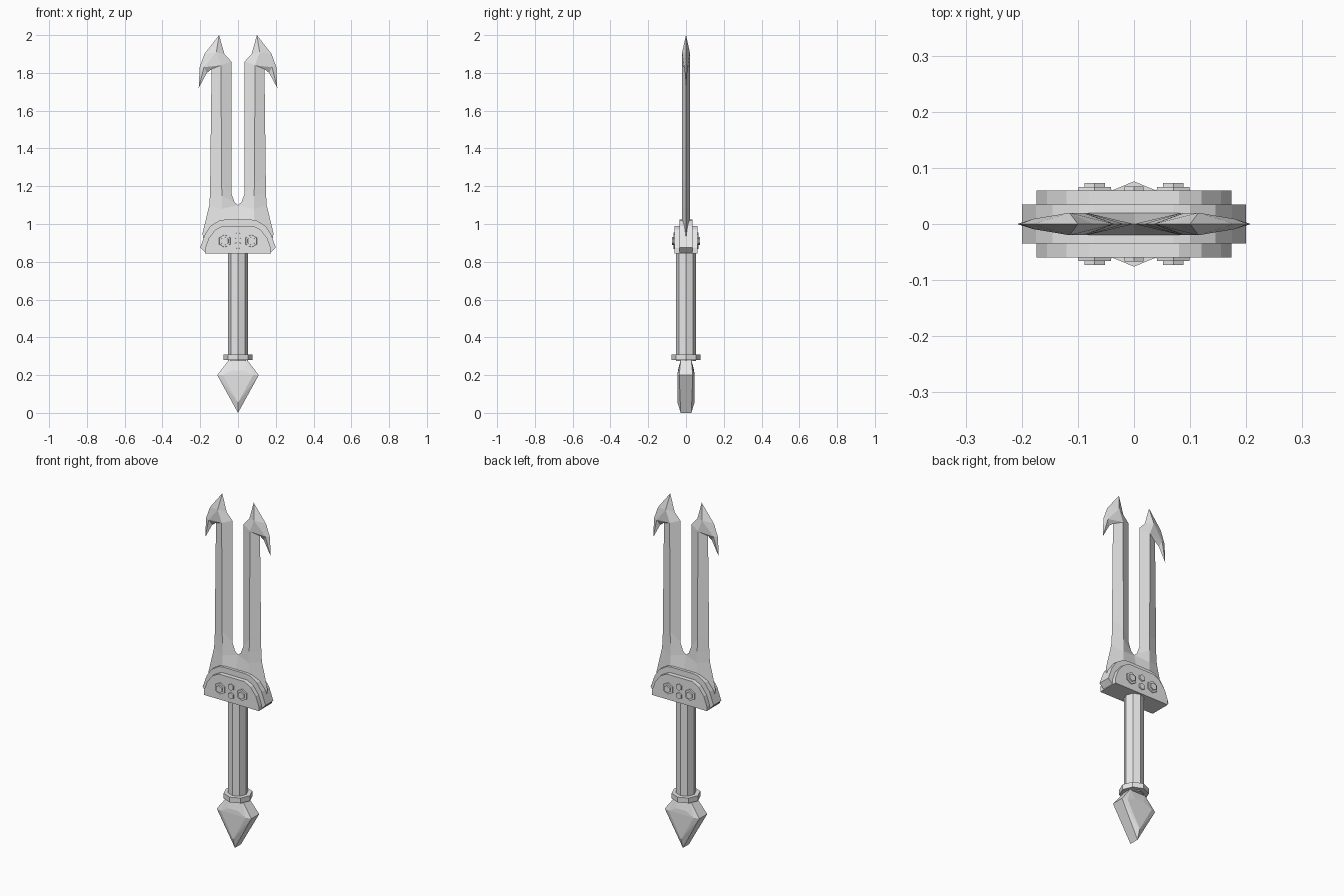
import bpy, bmesh
from math import pi
from mathutils import Matrix

cube = bpy.data.objects.get("Cube")
if cube:
    bpy.data.objects.remove(cube, do_unlink=True)

# One plain grey for everything
steel = bpy.data.materials.new("plain_grey")
steel.use_nodes = True
grey = (0.8, 0.8, 0.8, 1)
steel.diffuse_color = grey
steel.node_tree.nodes["Principled BSDF"].inputs["Base Color"].default_value = grey


def finish(name, bm):
    mesh = bpy.data.meshes.new(name)
    bm.to_mesh(mesh)
    bm.free()
    mesh.materials.append(steel)
    obj = bpy.data.objects.new(name, mesh)
    bpy.context.collection.objects.link(obj)
    return obj


def slab(name, half, depth):
    """Extrude a left-right symmetric outline to both sides of y = 0."""
    outline = half + [(-x, z) for x, z in reversed(half)]
    bm = bmesh.new()
    face = bm.faces.new([bm.verts.new((x, -depth, z)) for x, z in outline])
    ext = bmesh.ops.extrude_face_region(bm, geom=[face])
    moved = [v for v in ext["geom"] if isinstance(v, bmesh.types.BMVert)]
    bmesh.ops.translate(bm, verts=moved, vec=(0, 2 * depth, 0))
    bmesh.ops.recalc_face_normals(bm, faces=bm.faces)
    return finish(name, bm)


def prism(name, sides, radius, depth, matrix, top_scale=1):
    bm = bmesh.new()
    bmesh.ops.create_cone(bm, cap_ends=True, segments=sides, radius1=radius,
                          radius2=radius * top_scale, depth=depth, matrix=matrix)
    return finish(name, bm)


# Blade: one front quarter, mirrored across x and y
points = {}
faces = []
rows = [  # outer edge, raised ridge, inner edge
    ((0.180, 0.90), (0.085, 0.90), (0, 0.90)),
    ((0.188, 0.95), (0.085, 1.02), (0, 1.02)),
    ((0.152, 1.10), (0.085, 1.08), (0, 1.10)),
    ((0.148, 1.16), (0.085, 1.15), (0.018, 1.115)),
    ((0.147, 1.25), (0.087, 1.22), (0.035, 1.16)),
    ((0.140, 1.82), (0.090, 1.84), (0.035, 1.86)),
]
for i, (outer, ridge, inner) in enumerate(rows):
    points[f"o{i}"] = (outer[0], 0, outer[1])
    points[f"r{i}"] = (ridge[0], -0.02, ridge[1])
    points[f"i{i}"] = (inner[0], -0.02 if i < 2 else 0, inner[1])
    if i:
        faces += [f"o{i-1} o{i} r{i} r{i-1}", f"r{i-1} r{i} i{i} i{i-1}"]

# Barbed head on each prong
points.update({
    "tip": (0.10, 0, 2.0), "notch": (0.072, 0, 1.90), "peak": (0.115, -0.02, 1.91),
    "shoulder": (0.178, 0, 1.90), "bend": (0.203, 0, 1.83), "barb": (0.208, 0, 1.72),
    "hook": (0.165, 0, 1.80), "spine": (0.18, -0.009, 1.83),
})
faces += ["i5 r5 peak notch", "notch peak tip", "peak shoulder tip",
          "r5 o5 hook spine", "r5 spine peak", "peak spine shoulder",
          "spine bend shoulder", "spine barb bend", "spine hook barb"]
bm = bmesh.new()
verts = {key: bm.verts.new(co) for key, co in points.items()}
for names in faces:
    face = bm.faces.new([verts[n] for n in names.split()])
    face.normal_update()
    if face.normal.y > 0:
        face.normal_flip()
blade = finish("forked_blade", bm)
mirror = blade.modifiers.new("mirror", "MIRROR")
mirror.use_axis = (True, True, False)
mirror.merge_threshold = 0.0005

# Guard: wide core with a thicker, smaller plate through it
slab("guard_core", [(0.17, 0.845), (0.20, 0.875), (0.175, 0.945),
                    (0.145, 0.99), (0.10, 1.018), (0.07, 1.023)], 0.035)
slab("guard_plate", [(0.174, 0.845), (0.174, 0.872), (0.155, 0.925),
                     (0.12, 0.97), (0.08, 0.99)], 0.06)

# Studs on both sides of the guard
for label, side in (("front", -1), ("back", 1)):
    def stud(name, x, z, sides, radius, height):
        turn = Matrix.Rotation(side * -pi / 2, 4, "X")
        place = Matrix.Translation((x, side * (0.055 + height / 2), z))
        prism(f"{label}_{name}", sides, radius, height, place @ turn, 0.95)

    for x in (-0.07, 0.07):
        stud("stud_washer", x, 0.91, 6, 0.035, 0.011)
        stud("stud_nut", x, 0.91, 6, 0.022, 0.018)
    for z in (0.887, 0.937):
        stud("small_stud", 0, z, 6, 0.02, 0.012)

# Grip and collar
prism("grip", 8, 0.052, 0.58, Matrix.Translation((0, 0, 0.565)))
prism("collar", 8, 0.076, 0.03, Matrix.Translation((0, 0, 0.295)))

# Faceted pommel as the hull of its corner points
corners = [(0, 0.028, 0), (0.11, 0.036, 0.20), (0.045, 0.027, 0.285),
           (0, 0.045, 0.055), (0.08, 0.045, 0.20), (0.03, 0.043, 0.225)]
bm = bmesh.new()
for x, y, z in corners:
    for sx in ((-1, 1) if x else (1,)):
        for sy in (-1, 1):
            bm.verts.new((sx * x, sy * y, z))
bmesh.ops.convex_hull(bm, input=bm.verts)
bmesh.ops.dissolve_limit(bm, angle_limit=0.02, verts=bm.verts, edges=bm.edges)
bmesh.ops.recalc_face_normals(bm, faces=bm.faces)
finish("pommel", bm)
